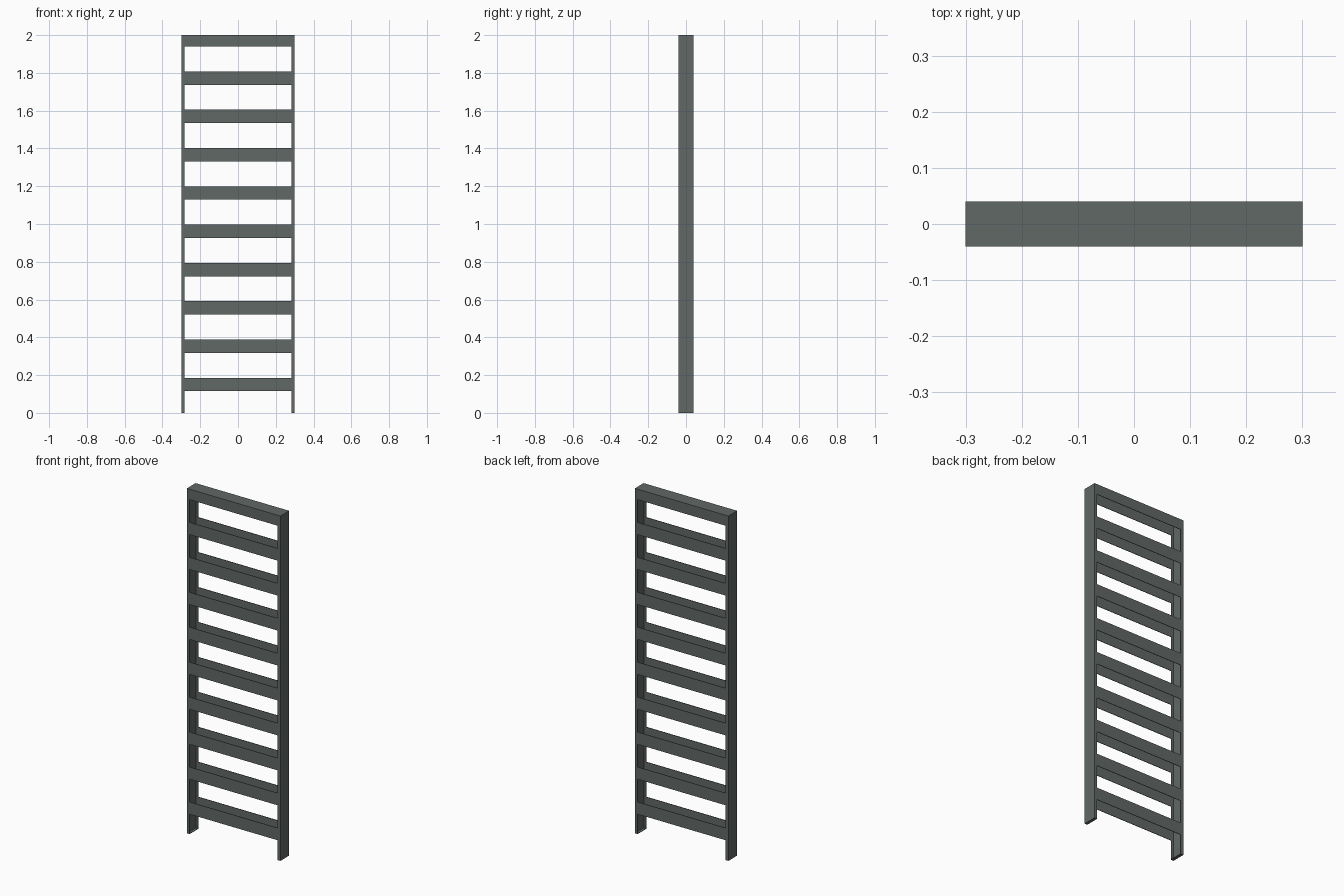
import bpy

if "Cube" in bpy.data.objects:
    bpy.data.objects.remove(bpy.data.objects["Cube"])

# one grey-green metal
mat = bpy.data.materials.new("dark grey metal")
mat.diffuse_color = (0.12, 0.138, 0.133, 1)
mat.use_nodes = True
mat.node_tree.nodes["Principled BSDF"].inputs["Base Color"].default_value = mat.diffuse_color

W, D, H = 0.30, 0.04, 2.0   # half width, half depth, height
T = 0.003                   # sheet thickness
LIP = 0.018                 # width of the folded post edge


def box(name, x0, x1, y0, y1, z0, z1):
    """Box between two corners."""
    verts = [(x, y, z) for x in (x0, x1) for y in (y0, y1) for z in (z0, z1)]
    faces = [(0, 1, 3, 2), (4, 6, 7, 5), (0, 4, 5, 1),
             (2, 3, 7, 6), (0, 2, 6, 4), (1, 5, 7, 3)]
    me = bpy.data.meshes.new(name)
    me.from_pydata(verts, [], faces)
    me.materials.append(mat)
    ob = bpy.data.objects.new(name, me)
    bpy.context.collection.objects.link(ob)
    return ob


# hollow posts: outer web, two folded lips, foot plate
for side, s in (("left", -1), ("right", 1)):
    def span(a, b):
        return sorted((s * a, s * b))
    box(side + "_post_web", *span(W - T, W), -D, D, 0, H)
    box(side + "_post_foot", *span(W - LIP, W - T), -D + T, D - T, 0, T)
    for face, y0 in (("front", -D), ("back", D - T)):
        box(f"{side}_post_{face}_lip", *span(W - LIP, W - T), y0, y0 + T, 0, H)

# thin slats on the front and back
for i in range(10):
    z0 = 0.115 + 0.2027 * i
    z1 = min(z0 + 0.071, H)
    for face, y0 in (("front", -D), ("back", D - T)):
        box(f"{face}_slat_{i + 1}", -W + LIP, W - LIP, y0, y0 + T, z0, z1)

# closed top
box("top_cap", -W + T, W - T, -D + T, D - T, H - T, H)
